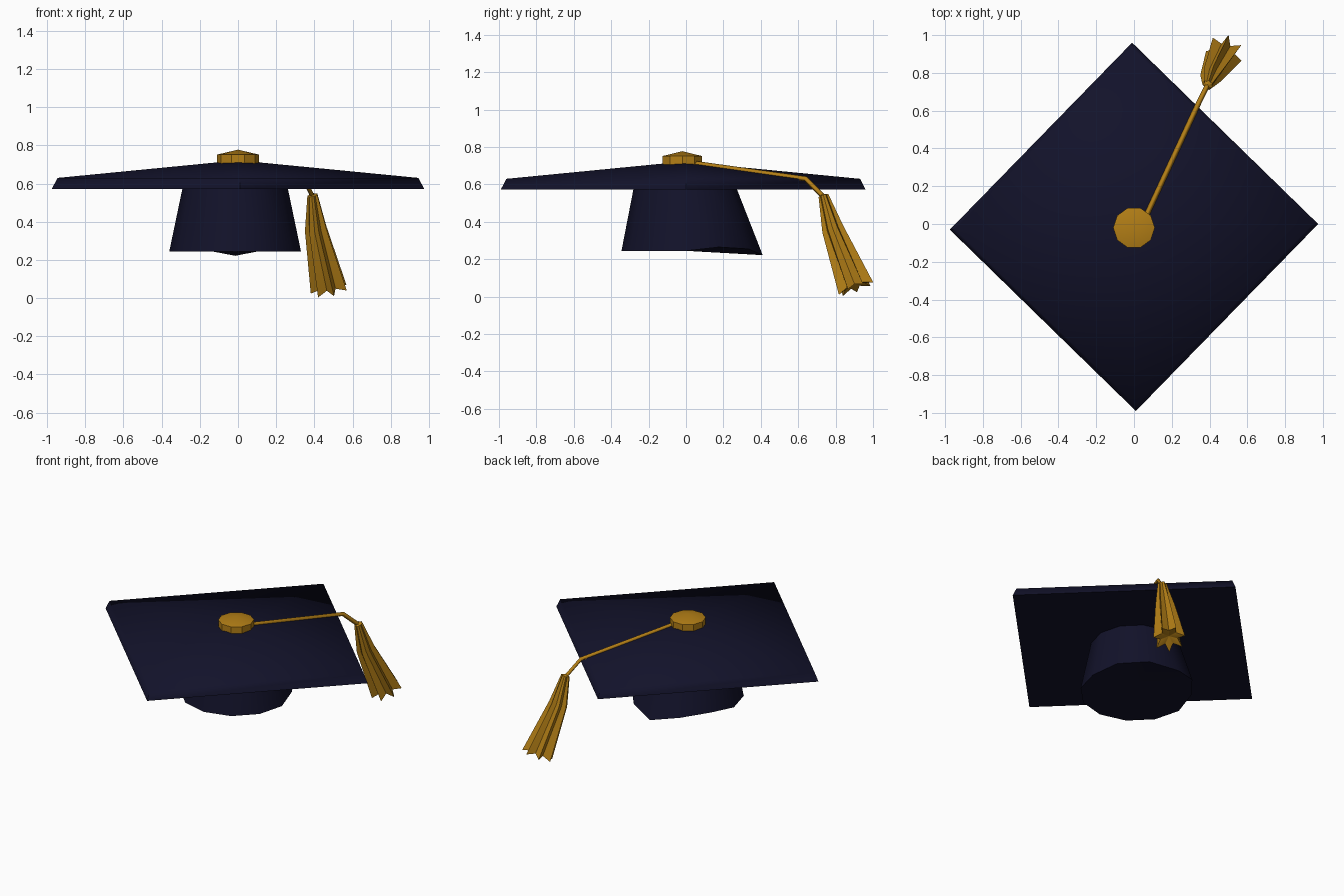
import bpy
import bmesh
from math import sin, cos, pi, radians
from mathutils import Vector

default = bpy.data.objects.get("Cube")
if default:
    bpy.data.objects.remove(default, do_unlink=True)


def make_material(name, rgb):
    mat = bpy.data.materials.new(name)
    mat.use_nodes = True
    mat.diffuse_color = (*rgb, 1)
    mat.node_tree.nodes["Principled BSDF"].inputs["Base Color"].default_value = (*rgb, 1)
    return mat


navy = make_material("navy cloth", (0.006, 0.006, 0.023))
gold = make_material("gold thread", (0.45, 0.21, 0.008))


def loft(name, rings, mat, start, end, angle):
    """Skin a list of rings and close both ends with a fan around a point."""
    bm = bmesh.new()
    loops = [[bm.verts.new(p) for p in ring] for ring in rings]
    n = len(loops[0])
    for a, b in zip(loops, loops[1:]):
        for i in range(n):
            j = (i + 1) % n
            bm.faces.new((a[i], a[j], b[j], b[i]))
    for loop, tip in ((loops[0], start), (loops[-1], end)):
        centre = bm.verts.new(tip)
        for i in range(n):
            bm.faces.new((loop[i], loop[(i + 1) % n], centre))
    bmesh.ops.recalc_face_normals(bm, faces=bm.faces)
    mesh = bpy.data.meshes.new(name)
    bm.to_mesh(mesh)
    bm.free()
    mesh.materials.append(mat)
    obj = bpy.data.objects.new(name, mesh)
    bpy.context.collection.objects.link(obj)
    bpy.ops.object.select_all(action="DESELECT")
    obj.select_set(True)
    bpy.context.view_layer.objects.active = obj
    bpy.ops.object.shade_smooth_by_angle(angle=radians(angle))
    return obj


def circle(centre, radius, sides):
    c = Vector(centre)
    return [c + radius * Vector((cos(2 * pi * i / sides), sin(2 * pi * i / sides), 0))
            for i in range(sides)]


# Square board with a bevelled rim and a shallow raised top
corners = [(0.975, 0), (-0.01, 0.96), (-0.975, -0.03), (0.01, -0.99)]
board_rings = [[(x * s, y * s, z) for x, y in corners]
               for s, z in ((1, 0.573), (0.97, 0.63))]
loft("board", board_rings, navy, (0, -0.015, 0.573), (0, -0.015, 0.722), 65)

# Flared skull cap, its lower edge pulled out and down at the back
cap_top = circle((-0.015, -0.005, 0.58), 0.275, 12)
cap_rim = circle((-0.015, 0, 0.245), 0.345, 12)
for p in cap_rim:
    back = max(0, p.y / 0.345)
    p.y += 0.065 * back ** 4
    if 0.3 < back < 0.7:
        p.z += 0.02
    elif back > 0.95:
        p.z -= 0.023
    elif back > 0.7:
        p.z += 0.01
loft("skull_cap", [cap_top, cap_rim], navy, (-0.015, 0, 0.58), (-0.015, 0, 0.245), 50)

# Button with a low domed top
button_rings = [circle((0, -0.02, z), 0.11, 10) for z in (0.7, 0.752)]
loft("button", button_rings, gold, (0, -0.02, 0.7), (0, -0.02, 0.778), 30)

# Cord lying along the board and dropping over its edge
curve = bpy.data.curves.new("cord", "CURVE")
curve.dimensions = "3D"
curve.bevel_depth = 0.014
curve.bevel_resolution = 0
curve.use_fill_caps = True
path = [(0.04, -0.01, 0.72), (0.342, 0.64, 0.63), (0.392, 0.74, 0.53)]
spline = curve.splines.new("POLY")
spline.points.add(len(path) - 1)
for point, co in zip(spline.points, path):
    point.co = (*co, 1)
curve.materials.append(gold)
cord = bpy.data.objects.new("cord", curve)
bpy.context.collection.objects.link(cord)

# Tassel: star-shaped sections that spread toward a jagged end
axis = Vector((0.09, 0.18, -0.5)).normalized()
side = axis.cross(Vector((0, 0, 1))).normalized()
up = side.cross(axis)
POINTS = 7


def star(centre, outer, inner, notch):
    ring = []
    for i in range(2 * POINTS):
        a = pi * i / POINTS
        r = inner if i % 2 else outer
        offset = r * (cos(a) * side + sin(a) * up)
        ring.append(Vector(centre) + offset - axis * (notch if i % 2 else 0))
    return ring


sections = [star((0.391, 0.735, 0.54), 0.028, 0.022, 0),
            star((0.41, 0.785, 0.36), 0.06, 0.04, 0),
            star((0.48, 0.91, 0.04), 0.1, 0.055, 0.02)]
loft("tassel", sections, gold, (0.388, 0.73, 0.55), (0.475, 0.9, 0.07), 30)
